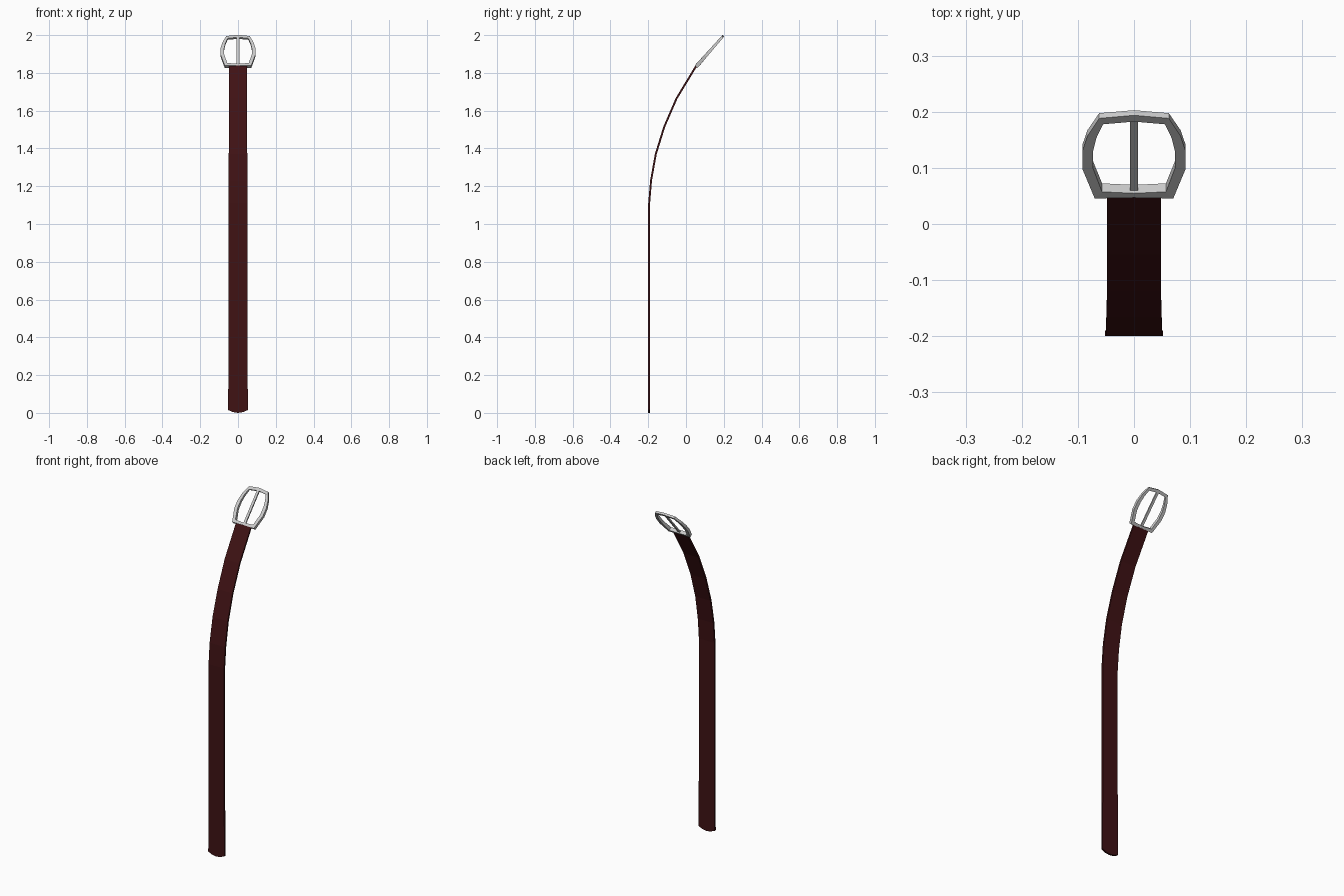
import bpy, bmesh, math
from mathutils import Vector

if "Cube" in bpy.data.objects:
    bpy.data.objects.remove(bpy.data.objects["Cube"])


def make_object(name, bm):
    bmesh.ops.recalc_face_normals(bm, faces=bm.faces)
    mesh = bpy.data.meshes.new(name)
    bm.to_mesh(mesh)
    bm.free()
    obj = bpy.data.objects.new(name, mesh)
    bpy.context.collection.objects.link(obj)
    return obj


def loft(bm, rings, closed=False):
    """Skin a list of equal-sized rings, capping the ends when open."""
    rows = [[bm.verts.new(p) for p in ring] for ring in rings]
    pairs = list(zip(rows, rows[1:])) + ([(rows[-1], rows[0])] if closed else [])
    for a, b in pairs:
        n = len(a)
        for i in range(n):
            bm.faces.new((a[i], a[(i + 1) % n], b[(i + 1) % n], b[i]))
    if not closed:
        bm.faces.new(rows[0])
        bm.faces.new(rows[-1])


# Leather strap: path (y, z, half width), five columns wide with a pointed tip
path = [(-0.195, 0.008, 0.052), (-0.195, 0.16, 0.0515), (-0.195, 0.40, 0.05),
        (-0.195, 0.75, 0.05), (-0.195, 1.11, 0.05), (-0.185, 1.23, 0.05),
        (-0.160, 1.37, 0.049), (-0.115, 1.515, 0.048), (-0.050, 1.665, 0.048),
        (0.055, 1.838, 0.048)]
columns = (-1, -0.5, 0, 0.5, 1)
tip_drop = (0.007, -0.004, -0.008, -0.004, 0.007)
half = 0.005
rings = []
for i, (y, z, w) in enumerate(path):
    a, b = path[max(i - 1, 0)], path[min(i + 1, len(path) - 1)]
    t = Vector((0, b[0] - a[0], b[1] - a[1])).normalized()
    n = Vector((0, -t.z, t.y))
    mid = [Vector((w * c, y, z + (tip_drop[k] if i == 0 else 0)))
           for k, c in enumerate(columns)]
    rings.append([p + n * half for p in mid] + [p - n * half for p in reversed(mid)])
bm = bmesh.new()
loft(bm, rings)
strap = make_object("strap", bm)
leather = bpy.data.materials.new("dark_red_leather")
leather.diffuse_color = (0.05, 0.006, 0.007, 1)
leather.use_nodes = True
leather.node_tree.nodes["Principled BSDF"].inputs["Base Color"].default_value = leather.diffuse_color
strap.data.materials.append(leather)

# Buckle plane, following the end of the strap
along = Vector((0, 0.145, 0.165)).normalized()
out = Vector((0, -along.z, along.y))
origin = Vector((0, 0.053, 1.832))


def on_buckle(x, u, v):
    return origin + Vector((x, 0, 0)) + along * u + out * v


# Buckle frame: right half as (outer x, outer u, inner x, inner u), mirrored
right = [(0.062, 0.212, 0.055, 0.196), (0.083, 0.165, 0.067, 0.160),
         (0.092, 0.125, 0.073, 0.125), (0.092, 0.078, 0.073, 0.080),
         (0.070, 0.000, 0.057, 0.018)]
outline = ([(0, 0.220, 0, 0.203)] + right + [(0, 0.002, 0, 0.014)]
           + [(-a, b, -c, d) for a, b, c, d in reversed(right)])
rings = []
for ox, ou, ix, iu in outline:
    t = 0.010 - 0.018 * ou           # thicker beside the strap
    rings.append([on_buckle(ox, ou, t), on_buckle(ix, iu, t),
                  on_buckle(ix, iu, -t), on_buckle(ox, ou, -t)])
bm = bmesh.new()
loft(bm, rings, closed=True)
make_object("buckle_frame", bm)

# Prong across the middle of the frame
bm = bmesh.new()
loft(bm, [[on_buckle(x, u, v) for x, v in
           ((-0.007, 0.004), (0.007, 0.004), (0.007, -0.004), (-0.007, -0.004))]
          for u in (0.006, 0.21)])
make_object("buckle_prong", bm)
